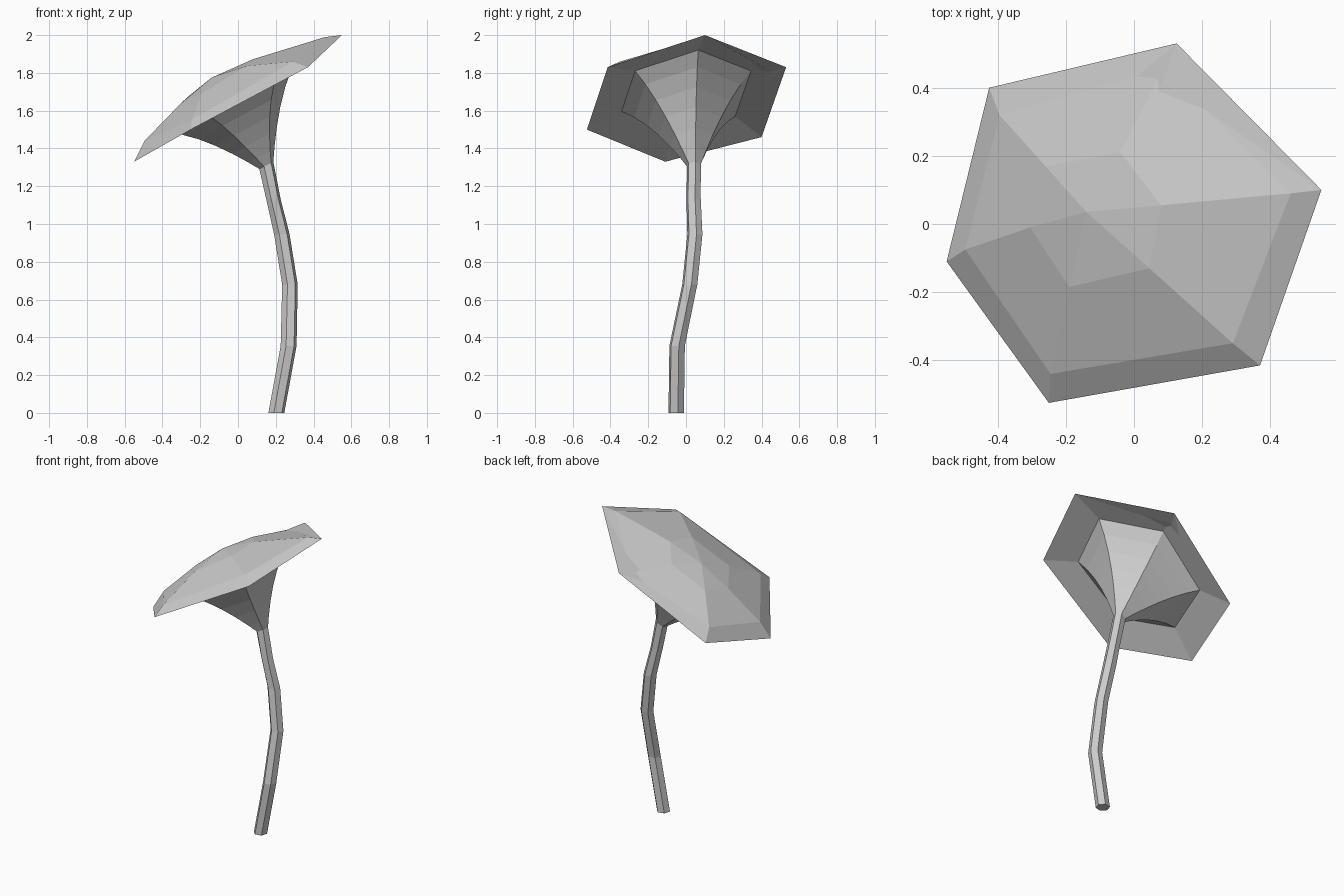
import bpy, bmesh
from math import radians, cos, sin
from mathutils import Vector

if "Cube" in bpy.data.objects:
    bpy.data.objects.remove(bpy.data.objects["Cube"])


def loft(name, rings, start_cap=False, apex=None):
    """Skin six-sided rings; optionally close the start and end in a point."""
    bm = bmesh.new()
    loops = [[bm.verts.new(p) for p in r] for r in rings]
    n = len(loops[0])
    for a, b in zip(loops, loops[1:]):
        for i in range(n):
            j = (i + 1) % n
            bm.faces.new((a[i], a[j], b[j], b[i]))
    if start_cap:
        bm.faces.new(loops[0][::-1])
    if apex:
        tip = bm.verts.new(apex)
        for i in range(n):
            bm.faces.new((loops[-1][i], loops[-1][(i + 1) % n], tip))
    me = bpy.data.meshes.new(name)
    bm.to_mesh(me)
    bm.free()
    ob = bpy.data.objects.new(name, me)
    bpy.context.collection.objects.link(ob)
    return ob


def tilted(points, z0, sx, sy):
    """Lift plan points onto a sloping plane."""
    return [Vector((x, y, z0 + sx * x + sy * y)) for x, y in points]


def stem_ring(x, y, z, r, tilt=0.0):
    pts = []
    for i in range(6):
        a = radians(12 + 60 * i)
        pts.append(Vector((x + r * cos(a), y + r * sin(a), z + tilt * r * cos(a))))
    return pts


# Curved stem
path = [(.203, -.052, 0, .043, 0), (.268, -.047, .355, .043, 0),
        (.275, .02, .68, .042, 0), (.232, .047, .945, .042, 0),
        (.187, .04, 1.135, .040, -.1), (.150, .042, 1.31, .038, .5)]
stem_rings = [stem_ring(*p) for p in path]
loft("stem", stem_rings, start_cap=True)

# Cap rim, flat lower lip and domed top
rim = [Vector(p) for p in ((.55, .10, 2.0), (.125, .53, 1.83), (-.425, .40, 1.46),
                           (-.55, -.11, 1.33), (-.25, -.525, 1.50), (.37, -.415, 1.83))]
shoulder = tilted([(.46, .09), (.085, .455), (-.395, .32),
                   (-.495, -.075), (-.245, -.44), (.29, -.35)], 1.724, .562, .078)
crown = tilted([(.08, .055), (-.04, .21), (-.26, .17),
                (-.305, -.01), (-.19, -.185), (.045, -.13)], 1.82, .6, .08)
mid = Vector((-.03, 0, 1.66))
lip = [mid + (p - mid) * .65 + Vector((-.015, 0, .04)) for p in rim]
loft("cap", [lip, rim, shoulder, crown], apex=(-.14, .035, 1.775))

# Flared underside from the neck to the lip
bulge = Vector((-.5, -.07, .85)) * .05
neck = stem_rings[-1]
flare = []
for t in (0, .1, .25, .42, .6, .8, 1):
    flare.append([a.lerp(b, t) + bulge * 4 * t * (1 - t) for a, b in zip(neck, lip)])
loft("gills", flare)
